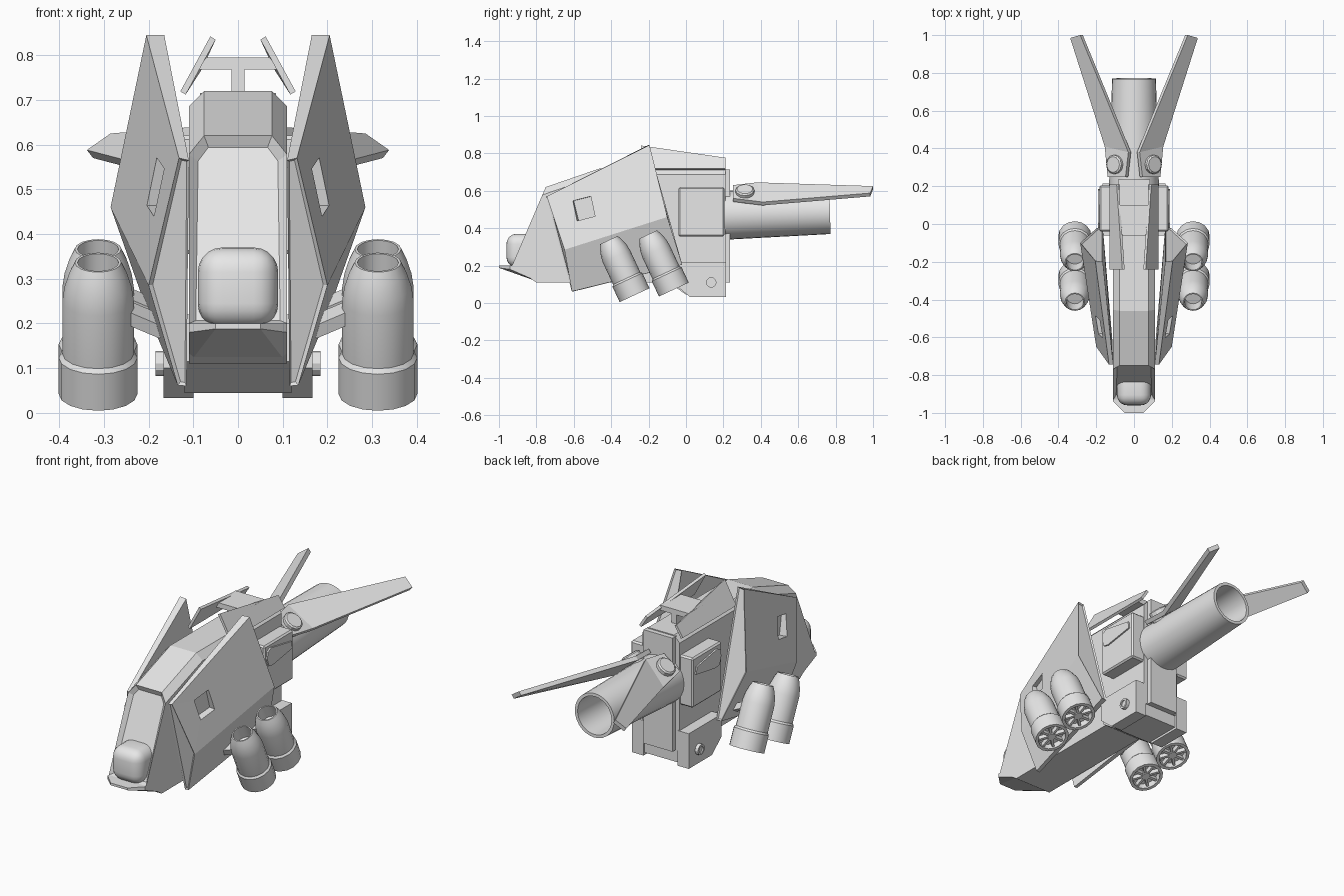
import bpy, bmesh
from math import radians, cos, sin, pi
from mathutils import Matrix, Vector

if "Cube" in bpy.data.objects:
    bpy.data.objects.remove(bpy.data.objects["Cube"], do_unlink=True)

GREY = (0.8, 0.8, 0.8, 1)
grey = bpy.data.materials.new("hull_grey")
grey.use_nodes = True
grey.diffuse_color = GREY
grey.node_tree.nodes["Principled BSDF"].inputs["Base Color"].default_value = GREY


def finish(name, bm, mirror=False, smooth=False):
    """Turn a bmesh in world coordinates into an object."""
    bmesh.ops.remove_doubles(bm, verts=bm.verts, dist=1e-5)
    bmesh.ops.recalc_face_normals(bm, faces=bm.faces)
    me = bpy.data.meshes.new(name)
    bm.to_mesh(me)
    bm.free()
    me.materials.append(grey)
    ob = bpy.data.objects.new(name, me)
    bpy.context.collection.objects.link(ob)
    if smooth:
        bpy.ops.object.select_all(action='DESELECT')
        ob.select_set(True)
        bpy.context.view_layer.objects.active = ob
        bpy.ops.object.shade_smooth_by_angle(angle=radians(32))
    if mirror:
        ob.modifiers.new("Mirror", 'MIRROR').use_clip = False
    return ob


def plate(bm, pts, offset):
    """Solid made by sweeping a polygon along an offset."""
    off = Vector(offset)
    lo = [bm.verts.new(p) for p in pts]
    hi = [bm.verts.new(Vector(p) + off) for p in pts]
    n = len(pts)
    bm.faces.new(lo)
    bm.faces.new(hi[::-1])
    for i in range(n):
        j = (i + 1) % n
        bm.faces.new((lo[i], hi[i], hi[j], lo[j]))


def prism(bm, outline, x0, x1):
    plate(bm, [(x0, y, z) for y, z in outline], (x1 - x0, 0, 0))


def box(bm, x, y, z):
    m = Matrix.LocRotScale([sum(a) / 2 for a in (x, y, z)], None,
                           [a[1] - a[0] for a in (x, y, z)])
    bmesh.ops.create_cube(bm, size=1, matrix=m)


def lathe(bm, profile, segs, m):
    """Revolve (radius, height) pairs about the local z axis of m."""
    rings = [[bm.verts.new(m @ Vector((r * cos(2 * pi * i / segs), r * sin(2 * pi * i / segs), h)))
              for i in range(segs)] for r, h in profile]
    for (ra, a), (rb, b) in zip(zip(profile, rings), zip(profile[1:], rings[1:])):
        for i in range(segs):
            j = (i + 1) % segs
            if ra[0] == 0:
                bm.faces.new((a[0], b[j], b[i]))
            elif rb[0] == 0:
                bm.faces.new((a[i], a[j], b[0]))
            else:
                bm.faces.new((a[i], a[j], b[j], b[i]))


def loose_clean(bm):
    bmesh.ops.delete(bm, geom=[v for v in bm.verts if not v.link_faces], context='VERTS')


# Fuselage with chamfered roof and sunken windscreen
bm = bmesh.new()
prism(bm, [(.21, .11), (.21, .72), (-.46, .72), (-.75, .62), (-.93, .2), (-.8, .11)], -.11, .11)
roof = [e for e in bm.edges if all(v.co.z > .6 for v in e.verts)
        and abs(e.verts[0].co.x - e.verts[1].co.x) < .01
        and abs(e.verts[0].co.y - e.verts[1].co.y) > .1]
bmesh.ops.bevel(bm, geom=roof, offset=.034, segments=1, affect='EDGES')
bmesh.ops.recalc_face_normals(bm, faces=bm.faces)
screen = [f for f in bm.faces if f.normal.y < -.8]
bmesh.ops.inset_individual(bm, faces=screen, thickness=.022, depth=-.02)
finish("fuselage", bm)

# Pointed chin under the windscreen
bm = bmesh.new()
for s in (-1, 1):
    for p in [(.11, -.78, .2), (.11, -.94, .2), (.05, -1, .2), (.05, -1, .188),
              (.11, -.94, .18), (.11, -.78, .11)]:
        bm.verts.new((s * p[0], p[1], p[2]))
bmesh.ops.convex_hull(bm, input=bm.verts)
loose_clean(bm)
finish("chin", bm)

# Rounded nose bubble
bm = bmesh.new()
box(bm, (-.09, .09), (-.96, -.77), (.19, .37))
bmesh.ops.bevel(bm, geom=bm.edges[:], offset=.055, segments=5, profile=.5, affect='EDGES')
finish("nose_bubble", bm, smooth=True)

# Rear plate, keel and lower side boxes
bm = bmesh.new()
box(bm, (-.085, .085), (.2, .235), (.11, .715))
finish("rear_plate", bm)
bm = bmesh.new()
prism(bm, [(-.1, .115), (0, .045), (.205, .045), (.205, .2), (-.1, .2)], -.12, .12)
finish("keel", bm)
bm = bmesh.new()
prism(bm, [(-.06, .1), (.02, .033), (.215, .033), (.215, .22), (-.06, .22)], .1, .167)
finish("lower_side_box", bm, mirror=True)
bm = bmesh.new()
lathe(bm, [(0, 0), (.028, 0), (.028, .025), (.018, .025), (.018, .018), (0, .018)], 12,
      Matrix.Translation((.16, .135, .11)) @ Matrix.Rotation(pi / 2, 4, 'Y'))
finish("side_port", bm, mirror=True)

# Upper side boxes with teardrop plates
bm = bmesh.new()
box(bm, (.1, .183), (-.04, .205), (.355, .62))
bmesh.ops.bevel(bm, geom=bm.edges[:], offset=.008, segments=1, affect='EDGES')
finish("upper_side_box", bm, mirror=True)
bm = bmesh.new()
prism(bm, [(-.012, .51), (-.025, .55), (-.02, .585), (.005, .6), (.18, .568), (.185, .53), (.02, .503)],
      .18, .191)
finish("teardrop_plate", bm, mirror=True)

# Roof rails on a T-shaped bracket
bm = bmesh.new()
plate(bm, [(.05, -.24, .835), (.117, -.24, .712), (.117, .21, .712), (.08, .21, .77)], (.012, 0, .007))
finish("roof_rail", bm, mirror=True)
bm = bmesh.new()
box(bm, (-.015, .015), (-.06, .1), (.71, .78))
box(bm, (-.085, .085), (-.06, .1), (.768, .795))
finish("rail_bracket", bm)

# Creased side armour: flat inside, folded outside
bm = bmesh.new()
corners = [(.132, -.745, .57), (.205, -.195, .845), (.285, -.1, .46),
           (.195, -.02, .205), (.135, -.61, .062), (.2, -.65, .285),
           (.11, -.745, .565), (.165, -.2, .845), (.165, -.02, .205), (.115, -.61, .06)]
v = [bm.verts.new(p) for p in corners]
rims = [bm.faces.new([v[i] for i in f]) for f in ((1, 2, 3, 8, 7), (0, 6, 9, 4, 5))]
for f in ((0, 5, 2, 1), (5, 4, 3, 2), (0, 1, 7, 6), (4, 9, 8, 3), (6, 7, 8, 9)):
    bm.faces.new([v[i] for i in f])
bmesh.ops.recalc_face_normals(bm, faces=bm.faces)
bmesh.ops.inset_individual(bm, faces=rims, thickness=.008, depth=-.008)
armour = finish("side_armour", bm)

# Sunken square vent in the armour
bm = bmesh.new()
bmesh.ops.create_cube(bm, size=1, matrix=Matrix.Translation((.205, -.55, .505))
                      @ Matrix.Rotation(radians(-12), 4, 'Z') @ Matrix.Rotation(radians(14), 4, 'X')
                      @ Matrix.Diagonal((.1, .1, .11, 1)))
cutter = finish("vent_cutter", bm)
cutter.hide_render = True
cutter.hide_viewport = True
cut = armour.modifiers.new("Vent", 'BOOLEAN')
cut.operation, cut.object, cut.solver = 'DIFFERENCE', cutter, 'EXACT'
armour.modifiers.new("Mirror", 'MIRROR')

# Hanging pods, each with an open top and a spoked fan underneath
POD = [(0, .035), (.072, .035), (.072, 0), (.088, 0), (.088, .09), (.08, .1), (.08, .23),
       (.075, .265), (.064, .3), (.052, .325), (.046, .325), (.046, .25), (0, .25)]
for label, y, z in (("front", -.275, .042), ("rear", -.065, .072)):
    m = Matrix.Translation((.313, y, z)) @ Matrix.Rotation(radians(25), 4, 'X')
    bm = bmesh.new()
    lathe(bm, POD, 16, m)
    finish(label + "_pod", bm, mirror=True, smooth=True)
    bm = bmesh.new()
    lathe(bm, [(0, .005), (.022, .005), (.022, .036), (0, .036)], 12, m)
    for k in range(8):
        bmesh.ops.create_cube(bm, size=1, matrix=m @ Matrix.Rotation(k * pi / 4, 4, 'Z')
                              @ Matrix.Translation((.045, 0, .022)) @ Matrix.Diagonal((.06, .012, .024, 1)))
    finish(label + "_pod_fan", bm, mirror=True)
    bm = bmesh.new()
    bmesh.ops.create_cube(bm, size=1, matrix=m @ Matrix.Translation((-.09, 0, .19))
                          @ Matrix.Rotation(radians(-25), 4, 'Y') @ Matrix.Diagonal((.12, .06, .03, 1)))
    finish(label + "_pod_strut", bm, mirror=True)

# Hollow tail pipe
bm = bmesh.new()
lathe(bm, [(0, 0), (.132, 0), (.116, .57), (.1, .57), (.092, .2), (0, .2)], 28,
      Matrix.Translation((0, .2, .47)) @ Matrix.Rotation(radians(-88.5), 4, 'X'))
finish("tail_pipe", bm, smooth=True)

# Swept tail blades on round pivots
bm = bmesh.new()
inner, outer = (.03, .38, .645), (.155, .41, .54)
plate(bm, [inner, (.045, .25, .63), (.14, .25, .56), outer], (-.014, 0, -.018))
plate(bm, [inner, outer, (.338, .985, .588), (.285, 1, .625)], (-.014, 0, -.018))
finish("tail_blade", bm, mirror=True)
bm = bmesh.new()
tilt = Vector((.6, 0, .8)).to_track_quat('Z', 'Y').to_matrix().to_4x4()
lathe(bm, [(0, -.04), (.05, -.04), (.05, .012), (.042, .018), (0, .018)], 12,
      Matrix.Translation((.1, .315, .595)) @ tilt)
finish("blade_pivot", bm, mirror=True)
